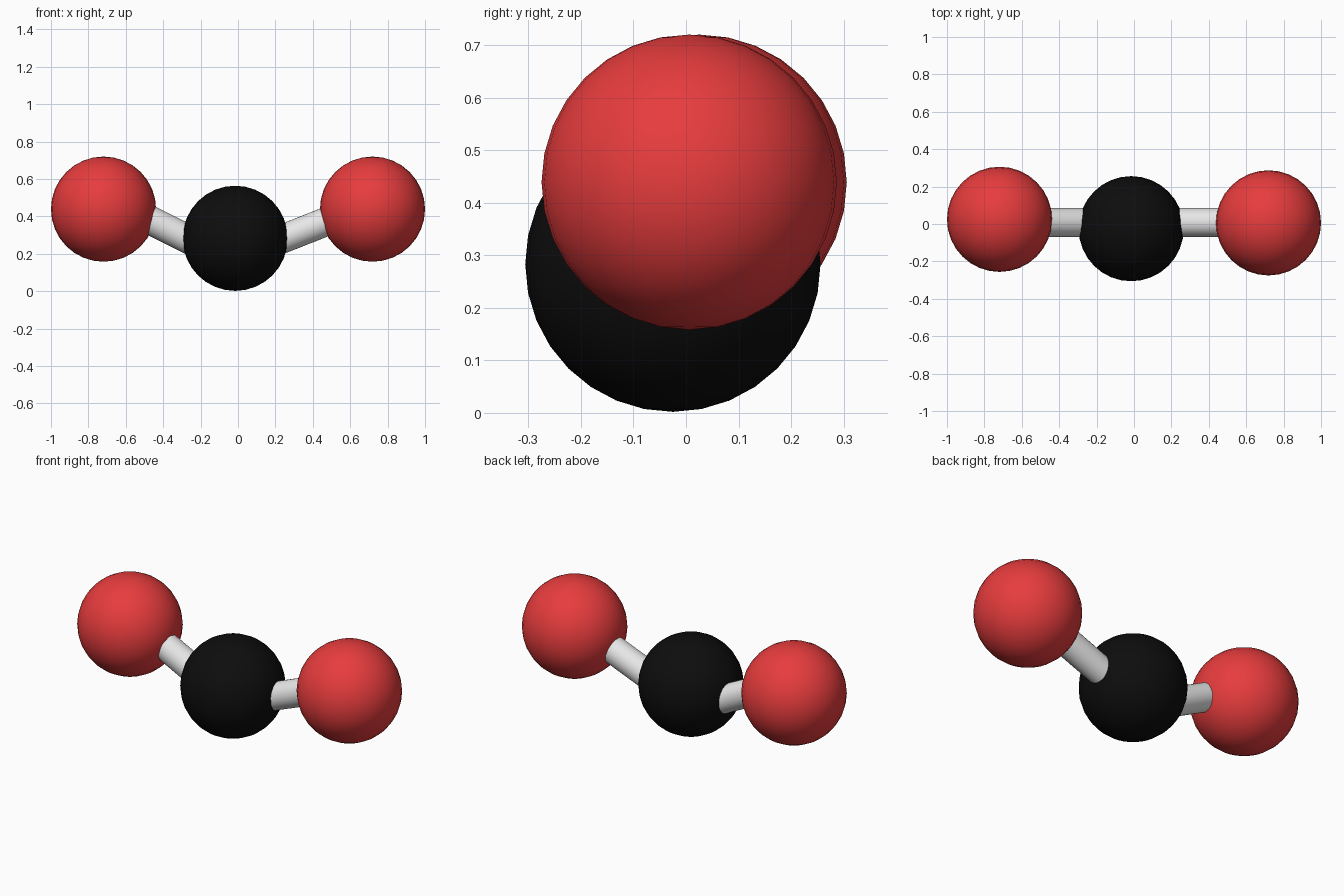
import bpy
from math import cos, sin, radians
from mathutils import Vector

cube = bpy.data.objects.get("Cube")
if cube:
    bpy.data.objects.remove(cube, do_unlink=True)


def make_material(name, rgb):
    mat = bpy.data.materials.new(name)
    mat.use_nodes = True
    color = (*rgb, 1.0)
    mat.diffuse_color = color
    mat.node_tree.nodes["Principled BSDF"].inputs["Base Color"].default_value = color
    return mat


red = make_material("red", (0.8, 0.045, 0.047))
black = make_material("black", (0.004, 0.004, 0.004))
pale_grey = make_material("pale_grey", (0.8, 0.8, 0.8))


def finish(name, mat):
    obj = bpy.context.object
    obj.name = name
    obj.data.materials.append(mat)
    bpy.ops.object.shade_smooth_by_angle()


def ball(name, center, mat):
    bpy.ops.mesh.primitive_uv_sphere_add(segments=32, ring_count=16,
                                         radius=0.281, location=center)
    finish(name, mat)


def rod(name, middle, tilt, length=0.44):
    # Straight rod in the xz plane, its ends buried in the balls
    axis = Vector((cos(radians(tilt)), 0, sin(radians(tilt))))
    bpy.ops.mesh.primitive_cylinder_add(
        vertices=32, radius=0.077, depth=length, location=middle,
        rotation=axis.to_track_quat('Z', 'Y').to_euler())
    finish(name, pale_grey)


# Balls
ball("center_ball", (-0.015, -0.025, 0.283), black)
ball("left_ball", (0.719, 0.006, 0.439), red)
ball("right_ball", (-0.719, 0.025, 0.439), red)

# Connecting rods
rod("left_rod", (0.36, 0.008, 0.328), 21.5)
rod("right_rod", (-0.38, 0.008, 0.335), 180 - 26.5)
